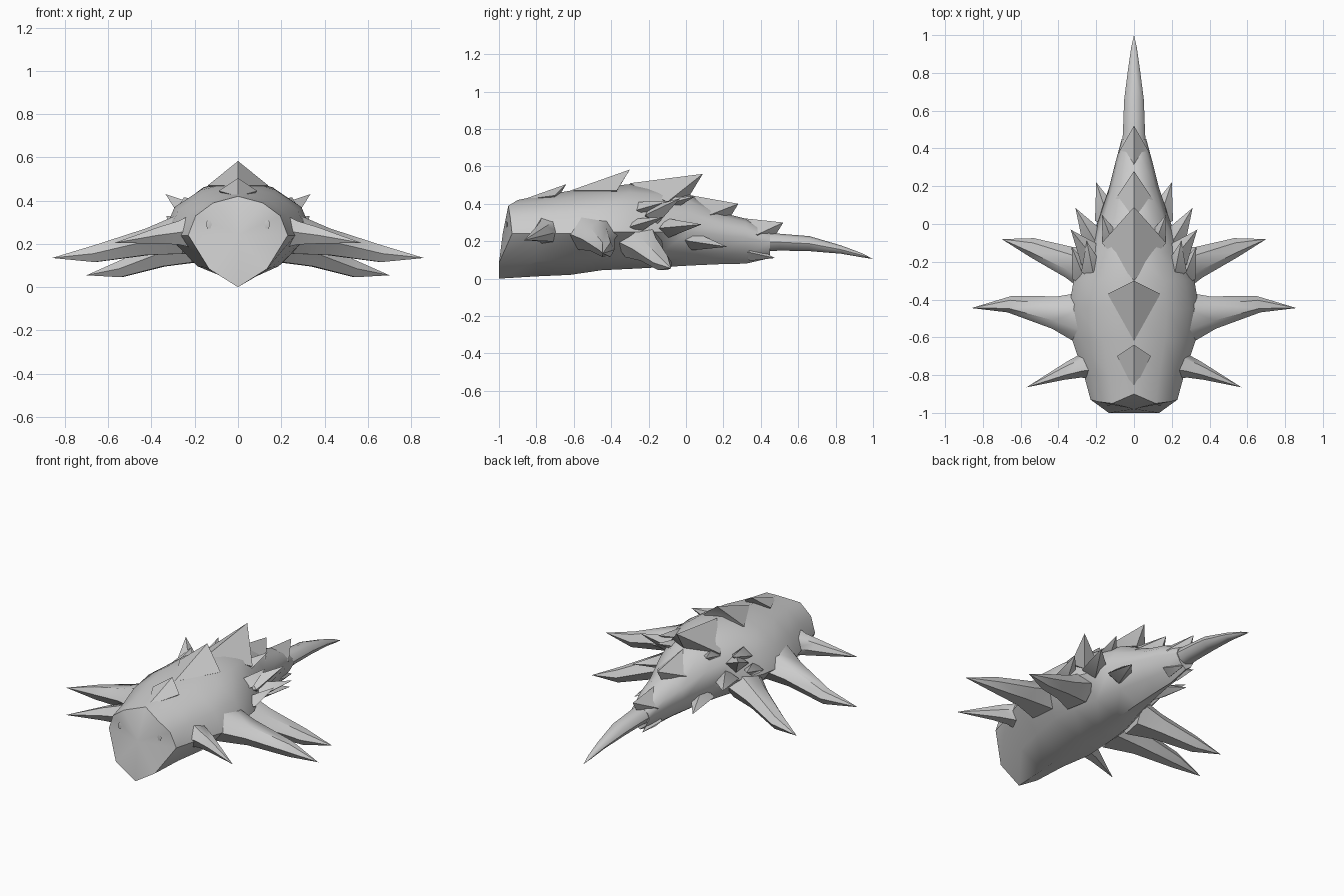
import bpy, bmesh, math
from mathutils import Vector

if "Cube" in bpy.data.objects:
    bpy.data.objects.remove(bpy.data.objects["Cube"])

grey = bpy.data.materials.new("stone grey")
grey.diffuse_color = (0.6, 0.6, 0.6, 1)
grey.use_nodes = True
grey.node_tree.nodes["Principled BSDF"].inputs["Base Color"].default_value = grey.diffuse_color


def finish(bm, name, angle=50):
    bmesh.ops.recalc_face_normals(bm, faces=bm.faces)
    me = bpy.data.meshes.new(name)
    bm.to_mesh(me)
    bm.free()
    ob = bpy.data.objects.new(name, me)
    bpy.context.collection.objects.link(ob)
    me.materials.append(grey)
    bpy.ops.object.select_all(action='DESELECT')
    ob.select_set(True)
    bpy.context.view_layer.objects.active = ob
    bpy.ops.object.shade_smooth_by_angle(angle=math.radians(angle))
    return ob


def loft(name, rings, start=None, end=None, angle=50):
    """Skin closed rings; close the ends with a fan to a point."""
    bm = bmesh.new()
    loops = [[bm.verts.new(p) for p in r] for r in rings]
    n = len(loops[0])
    for a, b in zip(loops, loops[1:]):
        for i in range(n):
            j = (i + 1) % n
            bm.faces.new((a[i], a[j], b[j], b[i]))
    for loop, tip in ((loops[0], start), (loops[-1], end)):
        if tip:
            t = bm.verts.new(tip)
            for i in range(n):
                bm.faces.new((loop[i], loop[(i + 1) % n], t))
    return finish(bm, name, angle)


# Body: half section runs from keel to spine, then is mirrored
def section(y, w, zb, zm, zt, ys=None):
    half = [(0, zb), (.58 * w, zb + .35 * (zm - zb)), (w, zm),
            (.85 * w, zm + .5 * (zt - zm)), (.5 * w, zm + .83 * (zt - zm)), (0, zt)]
    ys = ys or [y] * 6
    pts = [(x, yy, z) for (x, z), yy in zip(half, ys)]
    return pts + [(-x, yy, z) for x, yy, z in pts[-2:0:-1]]


body = [
    section(0, .23, .0, .24, .42, [-1, -1, -.93, -.94, -.95, -.90]),
    section(-.80, .265, .012, .24, .44),
    section(-.62, .325, .02, .24, .47),
    section(-.45, .345, .045, .25, .49),
    section(-.30, .32, .052, .25, .505),
    section(-.15, .25, .06, .25, .49),
    section(.02, .19, .07, .25, .45),
    section(.20, .13, .078, .23, .35),
    section(.32, .10, .08, .22, .32),
    section(.45, .065, .11, .19, .25),
]
loft("body", body, start=(0, -.98, .24), end=(0, .44, .2))


def ellipse(c, u, v, n=8):
    return [tuple(Vector(c) + Vector(u) * math.cos(2 * math.pi * i / n)
                  + Vector(v) * math.sin(2 * math.pi * i / n)) for i in range(n)]


# Tail
loft("tail", [ellipse((0, y, z), (rx, 0, 0), (0, 0, rz)) for y, z, rx, rz in
              ((.36, .2, .065, .06), (.50, .195, .058, .045), (.66, .187, .052, .04),
               (.83, .155, .03, .022), (.94, .125, .014, .011))],
     start=(0, .34, .2), end=(0, 1, .105))

# Overlapping back plates: tip, front point and two wings
plates = [  # tip y, tip z, front y, front z, wing x, wing y, wing z
    (-.64, .505, -.88, .42, .09, -.70, .445),
    (-.30, .583, -.62, .47, .14, -.37, .47),
    (.09, .56, -.30, .51, .17, -.10, .41),
    (.28, .40, .00, .45, .12, .10, .33),
    (.52, .30, .24, .33, .08, .38, .235),
]
for ty, tz, fy, fz, wx, wy, wz in plates:
    bm = bmesh.new()
    tip, front, right, left, under = [bm.verts.new(p) for p in (
        (0, ty, tz), (0, fy, fz), (wx, wy, wz), (-wx, wy, wz), (0, wy, wz - .08))]
    low = bm.verts.new((0, ty - .07, tz - .115))
    for f in ((tip, front, right), (tip, left, front), (tip, right, low), (tip, low, left),
              (right, under, low), (left, low, under), (front, under, right), (front, left, under)):
        bm.faces.new(f)
    finish(bm, "back_plate", 35)

# Legs: root, knee and tip; sizes along y and z
legs = {
    "front_leg": ((.20, -.72, .26), (.10, .09), (.36, -.775, .24), (.05, .045), (.57, -.865, .205)),
    "middle_leg": ((.24, -.50, .25), (.15, .11), (.66, -.425, .155), (.043, .045), (.86, -.445, .135)),
    "rear_leg": ((.20, -.26, .21), (.13, .11), (.54, -.125, .085), (.05, .045), (.70, -.08, .055)),
}
for name, (root, rs, knee, ks, tip) in legs.items():
    mid = Vector(root).lerp(Vector(knee), .42)
    ms = [k + (r - k) * .4 for r, k in zip(rs, ks)]
    for side, label in ((1, "right"), (-1, "left")):
        def flip(p):
            return (p[0] * side, p[1], p[2])
        rings = []
        for c, s in ((root, rs), (mid, ms), (knee, ks)):
            rings.append(ellipse(flip(c), (side * s[0] * -.2, s[0], 0), (0, 0, s[1]), 6))
        loft(f"{name}_{label}", rings, start=flip(root), end=flip(tip))

# Side spikes: swept-back pointed horns along the flanks
spikes = [  # base centre, width, tip
    ((.22, -.17, .34), .075, (.335, -.03, .43)),
    ((.20, -.10, .27), .075, (.31, .085, .29)),
    ((.14, .04, .20), .07, (.20, .22, .17)),
    ((.22, -.24, .37), .06, (.25, -.09, .415)),
    ((.12, -.08, .40), .05, (.17, .05, .44)),
    ((.27, -.27, .28), .06, (.33, -.12, .33)),
]
for base, r, tip in spikes:
    for side in (1, -1):
        b = Vector((base[0] * side, base[1], base[2]))
        t = Vector((tip[0] * side, tip[1], tip[2]))
        d = (t - b).normalized()
        u = d.cross(Vector((0, 0, 1))).normalized()
        v = d.cross(u)
        loft("side_spike", [ellipse(b, u * r, v * r * .7, 4)], start=tuple(b - d * .08), end=tuple(t), angle=40)

# Short spikes under the tail root
for side in (1, -1):
    loft("tail_spike", [ellipse((.03 * side, .34, .14), (.045, 0, 0), (0, 0, .045), 4)],
         start=(.03 * side, .30, .15), end=(.035 * side, .475, .11))

# Eye slits
for side in (1, -1):
    loft("eye", [ellipse((.135 * side, -.958, .29), (.014, 0, 0), (0, 0, .022), 6)],
         start=(.135 * side, -.961, .29), end=(.135 * side, -.953, .29))
